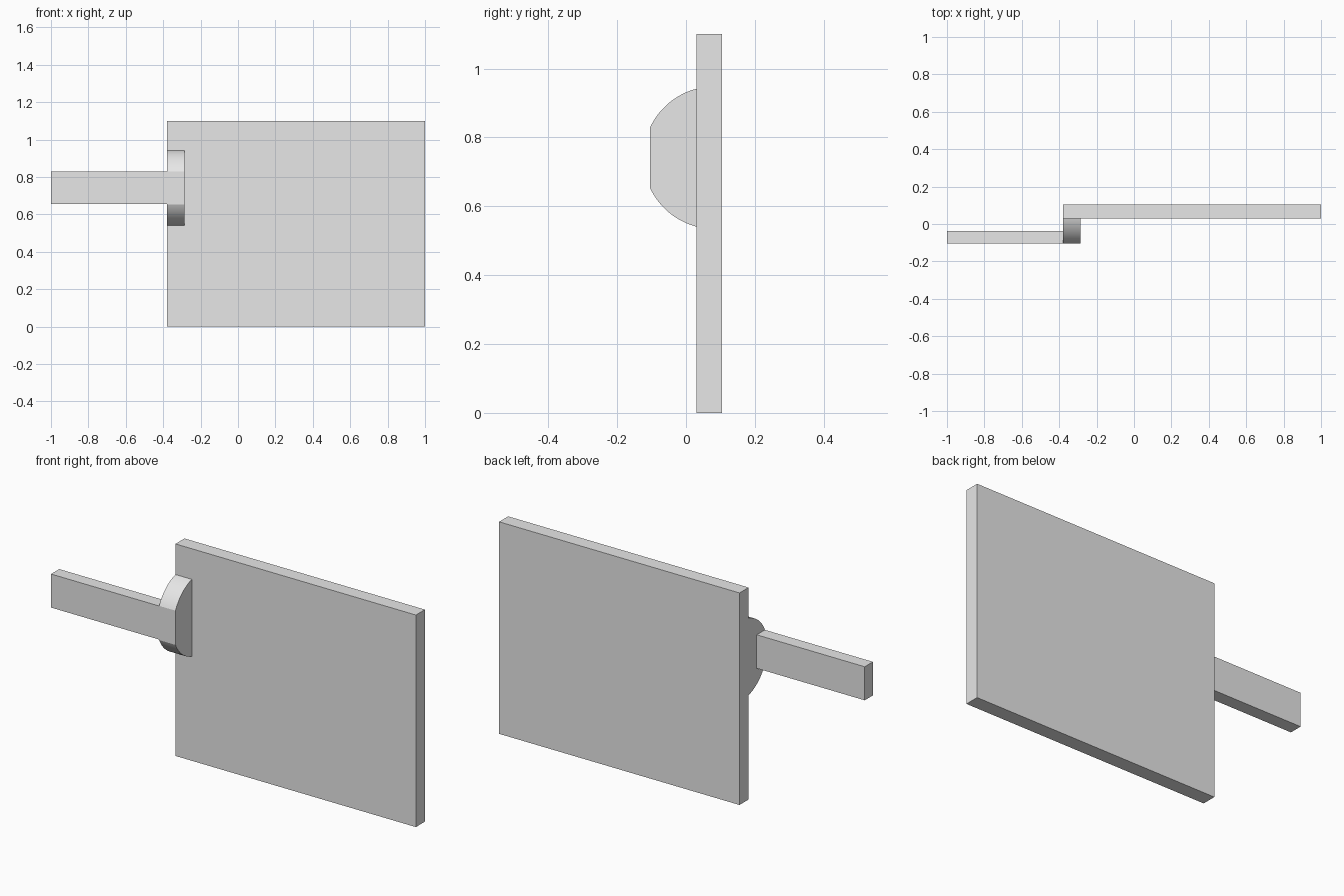
import bpy
import bmesh
import math

old = bpy.data.objects.get("Cube")
if old:
    bpy.data.objects.remove(old, do_unlink=True)

grey = bpy.data.materials.new("light grey")
grey.use_nodes = True
colour = (0.8, 0.8, 0.8, 1)
grey.diffuse_color = colour
grey.node_tree.nodes["Principled BSDF"].inputs["Base Color"].default_value = colour


def extrude_profile(name, profile, x0, x1):
    """Solid made by sweeping a closed (y, z) outline from x0 to x1."""
    bm = bmesh.new()
    face = bm.faces.new([bm.verts.new((x0, y, z)) for y, z in profile])
    swept = bmesh.ops.extrude_face_region(bm, geom=[face])["geom"]
    verts = [v for v in swept if isinstance(v, bmesh.types.BMVert)]
    bmesh.ops.translate(bm, verts=verts, vec=(x1 - x0, 0, 0))
    bmesh.ops.recalc_face_normals(bm, faces=bm.faces)
    mesh = bpy.data.meshes.new(name)
    bm.to_mesh(mesh)
    bm.free()
    mesh.materials.append(grey)
    obj = bpy.data.objects.new(name, mesh)
    bpy.context.collection.objects.link(obj)
    return obj


def rectangle(y0, y1, z0, z1):
    return [(y0, z0), (y1, z0), (y1, z1), (y0, z1)]


PANEL_EDGE = -0.38
FRONT, PANEL_FRONT, BACK = -0.104, 0.03, 0.104

# Large flat panel
extrude_profile("panel", rectangle(PANEL_FRONT, BACK, 0, 1.1), PANEL_EDGE, 1)

# Handle bar, set forward of the panel
extrude_profile("handle", rectangle(FRONT, -0.037, 0.655, 0.829), -1, PANEL_EDGE)

# Rounded bracket: disc segment cut flat at the front and against the panel
centre_y, centre_z, radius = 0.083, 0.741, 0.207
start = math.acos((PANEL_FRONT - centre_y) / radius)
end = math.acos((FRONT - centre_y) / radius)
steps = 16
angles = [start + (end - start) * i / steps for i in range(steps + 1)]
arc = [(centre_y + radius * math.cos(a), radius * math.sin(a)) for a in angles]
outline = [(y, centre_z + h) for y, h in arc]
outline += [(y, centre_z - h) for y, h in reversed(arc)]
bracket = extrude_profile("bracket", outline, PANEL_EDGE, -0.286)

bpy.ops.object.select_all(action="DESELECT")
bracket.select_set(True)
bpy.context.view_layer.objects.active = bracket
bpy.ops.object.shade_smooth_by_angle(angle=math.radians(20))
